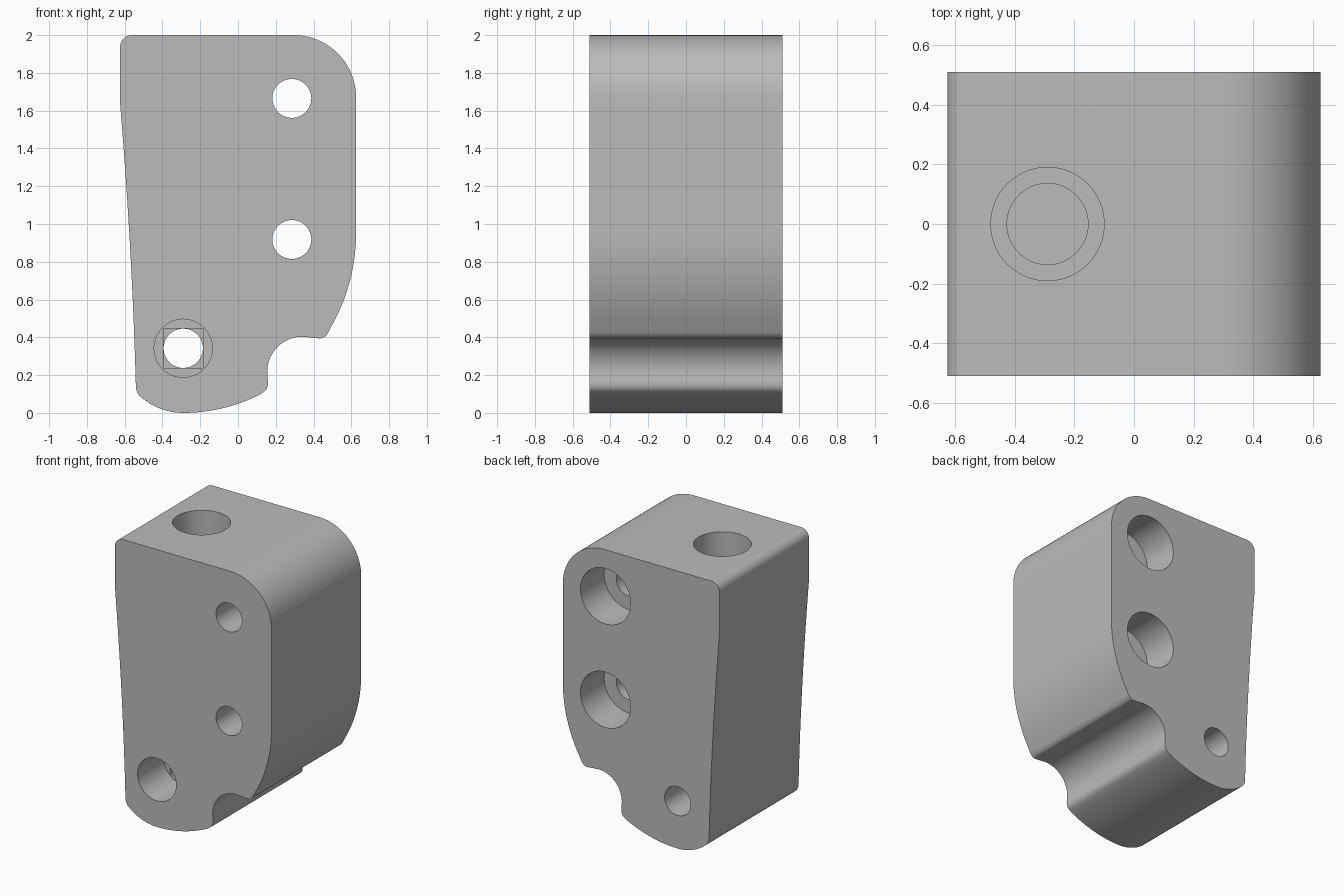
import bpy, bmesh
from math import sin, cos, radians, pi

if "Cube" in bpy.data.objects:
    bpy.data.objects.remove(bpy.data.objects["Cube"], do_unlink=True)

HALF = 0.51
grey = bpy.data.materials.new("plain grey")
grey.use_nodes = True
COLOR = (0.5, 0.5, 0.5, 1)
grey.diffuse_color = COLOR
grey.node_tree.nodes["Principled BSDF"].inputs["Base Color"].default_value = COLOR


def arc(cx, cz, r, start, end, n=16):
    """Points on an arc in the XZ plane, angles in degrees."""
    angles = [radians(start + (end - start) * i / n) for i in range(n + 1)]
    return [(cx + r * cos(a), cz + r * sin(a)) for a in angles]


def bezier(a, b, c, n=12):
    return [tuple((1 - t) ** 2 * p + 2 * t * (1 - t) * q + t * t * r
                  for p, q, r in zip(a, b, c)) for t in [i / n for i in range(n + 1)]]


def extrude(name, points, y0, y1):
    """Prism along y from an XZ outline."""
    bm = bmesh.new()
    face = bm.faces.new([bm.verts.new((x, y0, z)) for x, z in points])
    new = bmesh.ops.extrude_face_region(bm, geom=[face])["geom"]
    bmesh.ops.translate(bm, vec=(0, y1 - y0, 0),
                        verts=[v for v in new if isinstance(v, bmesh.types.BMVert)])
    bmesh.ops.recalc_face_normals(bm, faces=bm.faces)
    mesh = bpy.data.meshes.new(name)
    bm.to_mesh(mesh)
    bm.free()
    obj = bpy.data.objects.new(name, mesh)
    bpy.context.collection.objects.link(obj)
    mesh.materials.append(grey)
    return obj


def circle(x, z, r):
    return arc(x, z, r, 0, 360 * 63 / 64, 63)


# Side outline, counter-clockwise from the lower left corner
outline = arc(-0.29, 0.34, 0.34, 226, 270)
outline += arc(-0.29, 0.895, 0.895, 270, 297)[1:]
outline += bezier((0.135, 0.11), (0.165, 0.13), (0.157, 0.18), 8)
outline += arc(0.34, 0.218, 0.185, 180, 90)
outline += bezier((0.425, 0.395), (0.46, 0.39), (0.48, 0.43), 8)
outline += arc(-0.365, 0.95, 0.99, -30, 0)
outline += arc(0.295, 1.67, 0.33, 0, 90, 24)
outline += arc(-0.56, 1.935, 0.065, 90, 180, 10)
outline += bezier((-0.625, 1.65), (-0.56, 0.86), (-0.541, 0.15))
outline += [(-0.539, 0.125), (-0.533, 0.108)]
body = extrude("bracket_body", outline, -HALF, HALF)

cutters = []


def bore(name, x, z, r, y0, y1):
    cutters.append(extrude(name, circle(x, z, r), y0, y1))


# Two mounting holes, counterbored from the back
for i, z in enumerate((0.918, 1.665)):
    bore(f"mount_hole_{i}", 0.285, z, 0.103, -0.6, 0.6)
    bore(f"mount_counterbore_{i}", 0.285, z, 0.2, HALF - 0.27, 0.6)

# Lower hole, counterbored from the front with a thin square step
X, Z, R = -0.29, 0.342, 0.104
bore("lower_hole", X, Z, R, -0.6, 0.6)
bore("lower_counterbore", X, Z, 0.154, -0.6, -HALF + 0.3)
square = [(X + a * R, Z + b * R) for a, b in ((-1, -1), (1, -1), (1, 1), (-1, 1))]
cutters.append(extrude("square_step", square, -0.4, -HALF + 0.33))

# Stepped blind hole in the top
for name, r, bottom in (("top_bore", 0.19, 1.45), ("top_pilot", 0.136, 1.05)):
    cutter = extrude(name, circle(0, 0, r), -2.1, -bottom)
    cutter.rotation_euler = (-pi / 2, 0, 0)
    cutter.location.x = -0.29
    cutters.append(cutter)

for cutter in cutters:
    cutter.hide_render = True
    cutter.hide_set(True)
    cut = body.modifiers.new(cutter.name, "BOOLEAN")
    cut.operation = "DIFFERENCE"
    cut.solver = "EXACT"
    cut.object = cutter

# Apply the cuts, then remove the helpers
bpy.context.view_layer.update()
graph = bpy.context.evaluated_depsgraph_get()
result = bpy.data.meshes.new_from_object(body.evaluated_get(graph))
body.modifiers.clear()
body.data = result
for cutter in cutters:
    bpy.data.objects.remove(cutter, do_unlink=True)

bpy.ops.object.select_all(action="DESELECT")
body.select_set(True)
bpy.context.view_layer.objects.active = body
bpy.ops.object.shade_smooth_by_angle(angle=radians(30))
